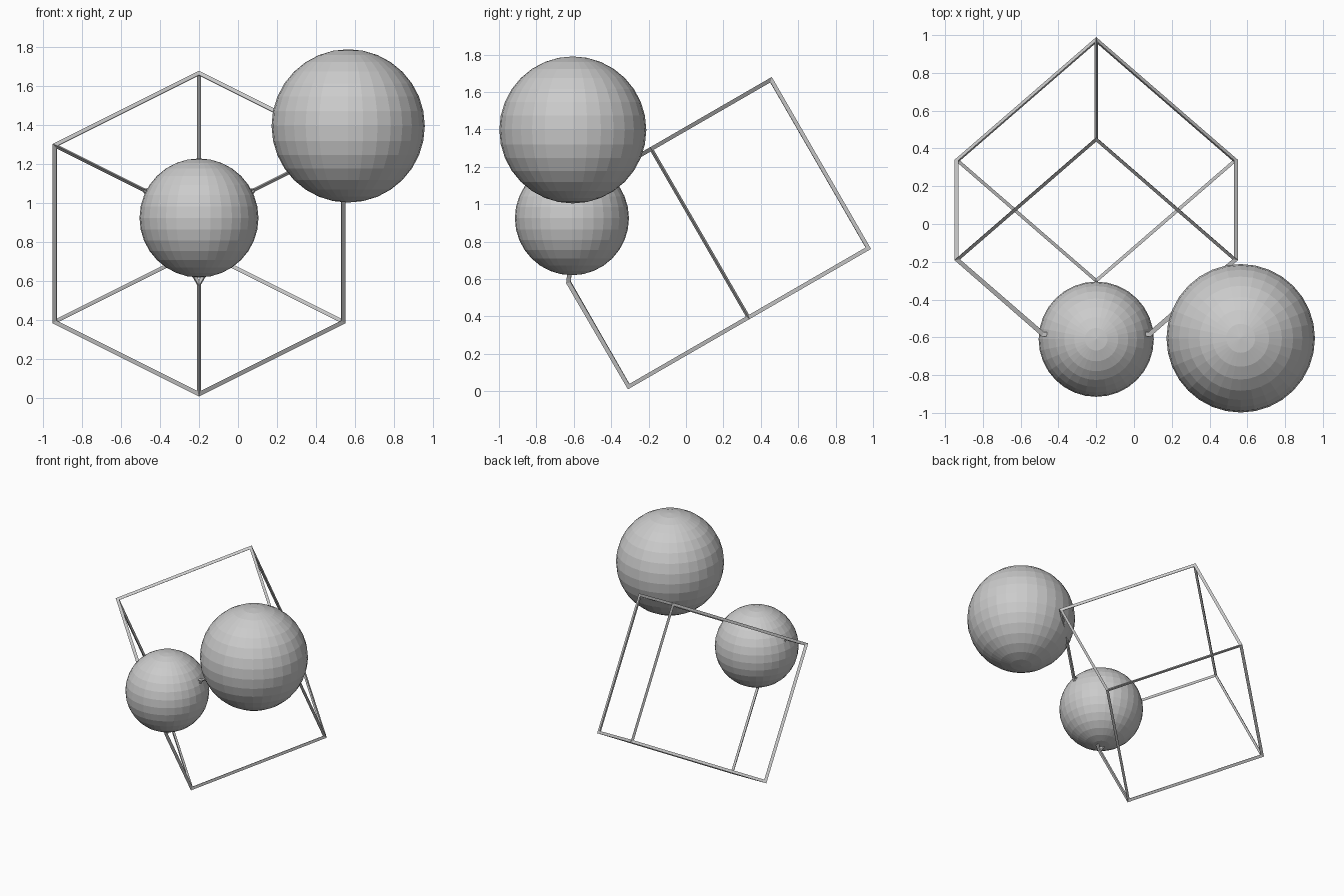
import bpy, bmesh
from math import radians
from mathutils import Matrix, Vector

if "Cube" in bpy.data.objects:
    bpy.data.objects.remove(bpy.data.objects["Cube"])

SIDE, BAR = 1.046, 0.027


def ball(name, loc, r):
    bpy.ops.mesh.primitive_uv_sphere_add(segments=32, ring_count=16, radius=r, location=loc)
    bpy.context.object.name = name


# Tilted cube cage: one corner cut off, then turned into bars
bm = bmesh.new()
bmesh.ops.create_cube(bm, size=SIDE)
corner = min(bm.verts, key=lambda v: (v.co - Vector((-1, -1, 1))).length)
bmesh.ops.bevel(bm, geom=[corner], offset=0.40, segments=1, profile=0.5, affect='VERTICES')
bmesh.ops.recalc_face_normals(bm, faces=bm.faces)
mesh = bpy.data.meshes.new("cube_frame")
bm.to_mesh(mesh)
bm.free()
frame = bpy.data.objects.new("cube_frame", mesh)
bpy.context.collection.objects.link(frame)
frame.matrix_world = (Matrix.Translation((-0.2, 0.074, 0.845))
                      @ Matrix.Rotation(radians(30), 4, 'X')
                      @ Matrix.Rotation(radians(45), 4, 'Z'))
wire = frame.modifiers.new("bars", 'WIREFRAME')
wire.thickness = BAR
wire.use_even_offset = True

# Balls: one fills the cut corner, one sits by the right corner
ball("corner_ball", (-0.2, -0.61, 0.925), 0.305)
ball("large_ball", (0.565, -0.605, 1.397), 0.393)
